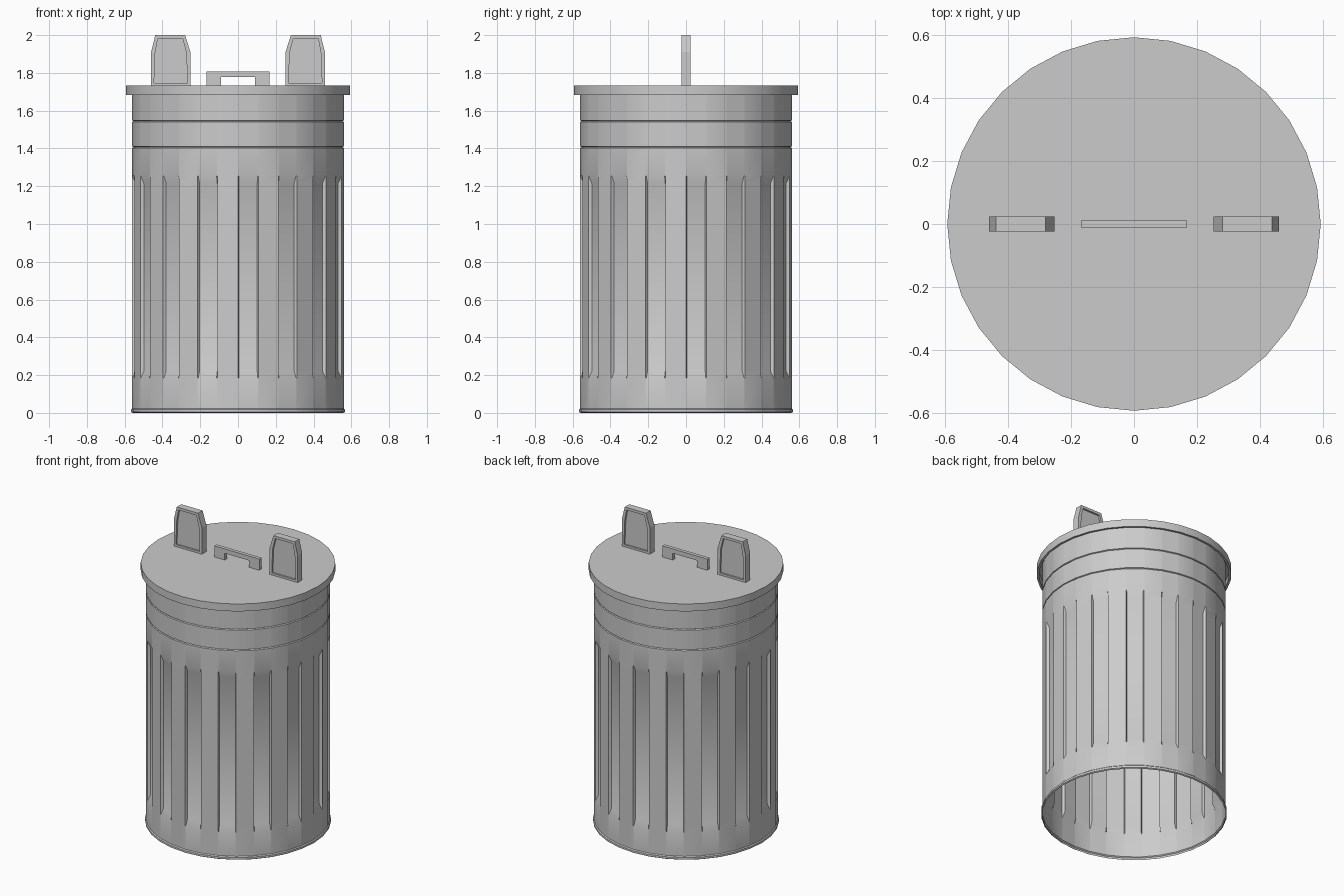
import bpy, bmesh
from math import pi, cos, sin, radians

if "Cube" in bpy.data.objects:
    bpy.data.objects.remove(bpy.data.objects["Cube"])

SIDES = 32
W = 2 * pi / SIDES      # one facet
D = radians(0.45)       # flute side wall width
R = 0.56


def finish(bm, name, angle=None):
    bmesh.ops.recalc_face_normals(bm, faces=bm.faces)
    mesh = bpy.data.meshes.new(name)
    bm.to_mesh(mesh)
    bm.free()
    ob = bpy.data.objects.new(name, mesh)
    bpy.context.collection.objects.link(ob)
    if angle:
        bpy.ops.object.select_all(action='DESELECT')
        bpy.context.view_layer.objects.active = ob
        ob.select_set(True)
        bpy.ops.object.shade_smooth_by_angle(angle=radians(angle))
    return ob


def skin(bm, rings):
    for lo, hi in zip(rings, rings[1:]):
        n = len(lo)
        for i in range(n):
            j = (i + 1) % n
            bm.faces.new((lo[i], lo[j], hi[j], hi[i]))


def prism(bm, outline, half):
    front = [bm.verts.new((x, -half, z)) for x, z in outline]
    back = [bm.verts.new((x, half, z)) for x, z in outline]
    caps = [bm.faces.new(front), bm.faces.new(back[::-1])]
    n = len(outline)
    for i in range(n):
        j = (i + 1) % n
        bm.faces.new((front[j], front[i], back[i], back[j]))
    return caps


# Fluted body: open sheet, rows are (z, radius, flute depth)
rows = [(0, 0.558, 0), (0.005, 0.566, 0), (0.018, 0.566, 0), (0.024, R, 0),
        (0.185, R, 0), (0.22, R, 0.018), (1.215, R, 0.018), (1.255, R, 0),
        (1.403, R, 0), (1.407, R - 0.008, 0), (1.411, R, 0),
        (1.541, R, 0), (1.545, R - 0.008, 0), (1.549, R, 0), (1.725, R, 0)]
bm = bmesh.new()
rings = []
for z, r, depth in rows:
    ring = []
    for k in range(SIDES // 2):
        for t, sunk in ((0, 0), (D, 1), (W - D, 1), (W, 0)):
            rr = r * cos(W / 2) / cos(t - W / 2) - depth * sunk
            a = 2 * k * W + t
            ring.append(bm.verts.new((rr * cos(a), rr * sin(a), z)))
    rings.append(ring)
skin(bm, rings)
finish(bm, "can_body", 42)

# Lid: flat top with a thin overhanging skirt
bm = bmesh.new()
rings = [[bm.verts.new((r * cos(i * W), r * sin(i * W), z)) for i in range(SIDES)]
         for r, z in ((0.578, 1.725), (0.578, 1.682), (0.592, 1.682), (0.592, 1.732))]
skin(bm, rings)
bm.faces.new(rings[-1])
bm.faces.new(rings[0][::-1])
finish(bm, "lid", 30)

# Lid handle: low bracket
bm = bmesh.new()
prism(bm, [(-0.167, 1.73), (-0.09, 1.73), (-0.09, 1.777), (0.09, 1.777),
           (0.09, 1.73), (0.167, 1.73), (0.167, 1.807), (-0.167, 1.807)], 0.012)
finish(bm, "lid_handle")

# Upright ears with a recessed panel on both faces
for side, name in ((-1, "left_ear"), (1, "right_ear")):
    bm = bmesh.new()
    outline = [(0.252, 1.73), (0.46, 1.73), (0.46, 1.91),
               (0.438, 2.0), (0.28, 2.0), (0.252, 1.91)]
    caps = prism(bm, [(side * x, z) for x, z in outline], 0.024)
    bmesh.ops.recalc_face_normals(bm, faces=bm.faces)
    bmesh.ops.inset_individual(bm, faces=caps, thickness=0.022)
    for cap in caps:
        inward = -cap.normal * 0.012
        ext = bmesh.ops.extrude_discrete_faces(bm, faces=[cap])
        for v in ext["faces"][0].verts:
            v.co += inward
    finish(bm, name)
